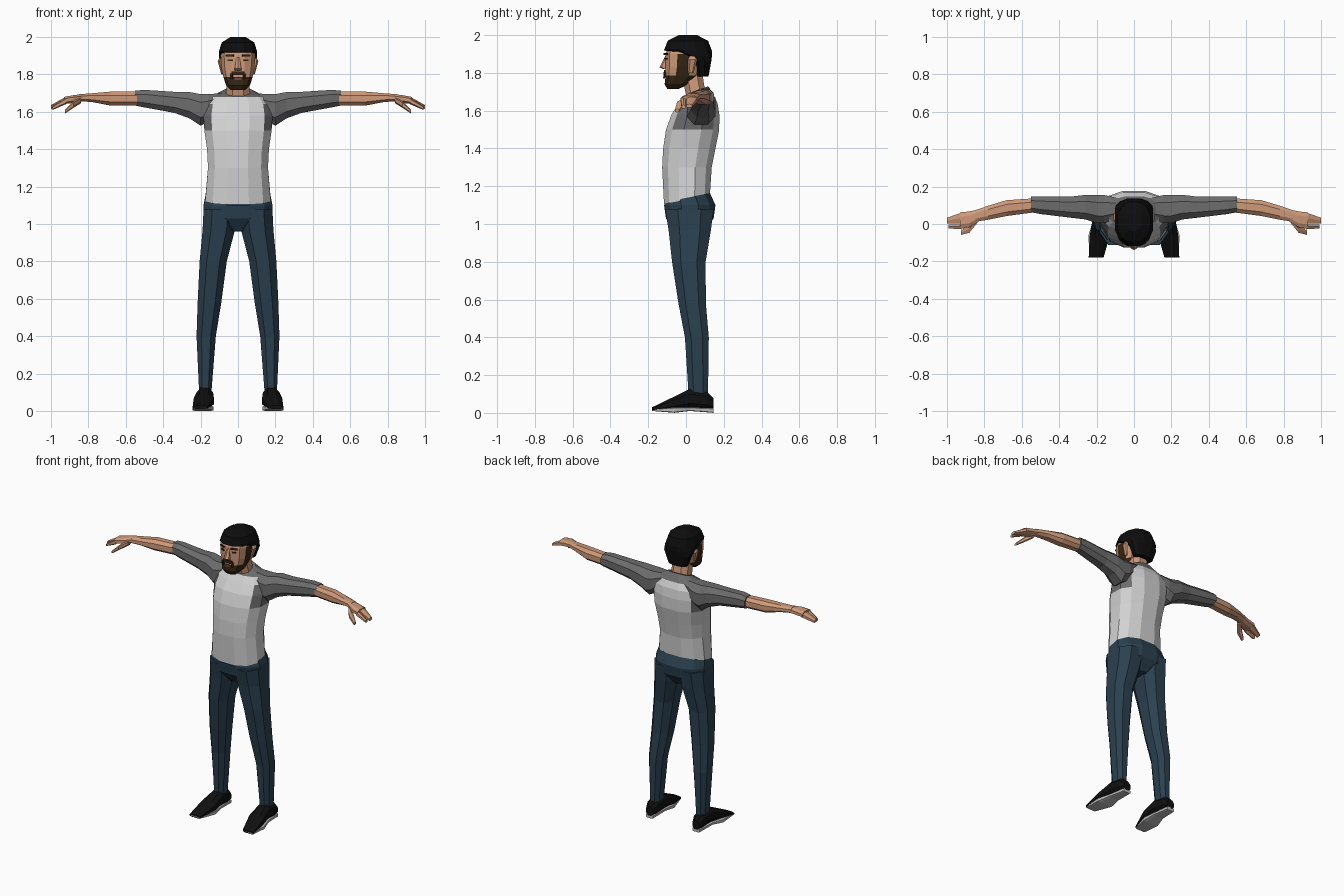
import bpy, bmesh, math
from mathutils import Matrix

cube = bpy.data.objects.get("Cube")
if cube:
    bpy.data.objects.remove(cube, do_unlink=True)


def material(name, red, green, blue):
    mat = bpy.data.materials.new(name)
    mat.use_nodes = True
    colour = (red, green, blue, 1)
    mat.diffuse_color = colour
    mat.node_tree.nodes["Principled BSDF"].inputs["Base Color"].default_value = colour
    return mat


def grey(name, value):
    return material(name, value, value, value)


SKIN = material("skin", .62, .32, .19)
LIPS = material("lips", .4, .17, .11)
BEARD = material("brown beard", .035, .018, .007)
DENIM = material("blue denim", .024, .052, .08)
HAIR = grey("black hair", .004)
SHOE = grey("black shoe", .005)
SHIRT = grey("light shirt", .65)
SLEEVE = grey("grey sleeve", .15)
SOLE = grey("pale sole", .5)

# Heights from which the parts are measured
WAIST, ARM, CHIN = 1.1, 1.6, 1.7
THIN = .009


def finish(name, bm, materials, rule=None):
    bmesh.ops.recalc_face_normals(bm, faces=bm.faces)
    if rule:
        for face in bm.faces:
            face.material_index = rule(face.calc_center_median())
    mesh = bpy.data.meshes.new(name)
    bm.to_mesh(mesh)
    bm.free()
    for mat in materials:
        mesh.materials.append(mat)
    obj = bpy.data.objects.new(name, mesh)
    bpy.context.collection.objects.link(obj)


def rounded(angle, power):
    """Point on a unit superellipse."""
    return [math.copysign(abs(v) ** (2 / power), v) for v in (math.cos(angle), math.sin(angle))]


def loft(name, axis, rings, *materials, sides=8, power=2.4, mirror=1, base=0, rule=None):
    """Skin rings of (position, a min, a max, b min, b max, tilt) along an axis."""
    bm = bmesh.new()
    loops = []
    for position, a_min, a_max, b_min, b_max, *tilt in rings:
        loop = []
        for k in range(sides):
            c, s = rounded(math.tau * (k + .5) / sides, power)
            a = (a_min + a_max + c * (a_max - a_min)) / 2
            b = (b_min + b_max + s * (b_max - b_min)) / 2
            p = position + s * sum(tilt)
            x, y, z = {"x": (p, a, b), "y": (a, p, b), "z": (a, b, p)}[axis]
            loop.append(bm.verts.new((x * mirror, y, z + base)))
        loops.append(loop)
    for low, high in zip(loops, loops[1:]):
        for k in range(sides):
            j = (k + 1) % sides
            bm.faces.new((low[k], low[j], high[j], high[k]))
    bm.faces.new(loops[0])
    bm.faces.new(loops[-1])
    finish(name, bm, materials, rule)


def body(name, rows, *materials, **options):
    """Symmetric upright part from rows of (height, half width, front, back, tilt)."""
    rings = [(z, -half, half, *rest) for z, half, *rest in rows]
    loft(name, "z", rings, *materials, **options)


def plate(name, centre, size, mat, turn=0):
    bm = bmesh.new()
    bmesh.ops.create_cube(bm, size=1)
    width, height = size
    place = (Matrix.Translation(centre) @ Matrix.Rotation(turn, 4, "Z")
             @ Matrix.Diagonal((width, THIN, height, 1)))
    bmesh.ops.transform(bm, matrix=place, verts=bm.verts)
    finish(name, bm, [mat])


# Shirt body with darker raglan shoulders
def raglan(centre):
    yoke = centre.z > CHIN - .02
    armhole = abs(centre.x) > .15 and centre.z > WAIST + .42
    return int(yoke or armhole)


body("shirt_body", [
    (.03, .18, -.12, .13, .025), (.2, .165, -.13, .14), (.3, .17, -.125, .16),
    (.4, .185, -.11, .18), (.48, .19, -.08, .18), (.54, .18, -.04, .17),
    (.58, .15, -.01, .15), (.61, .08, .01, .12, .02),
], SHIRT, SLEEVE, sides=12, base=WAIST, rule=raglan)

# Trouser hips joining the legs
body("trouser_hips", [
    (.04, .18, -.11, .13, .025), (0, .19, -.12, .16), (-.07, .19, -.11, .15),
    (-.14, .04, -.06, .1),
], DENIM, sides=12, base=WAIST)

body("neck", [(-.03, .07, 0, .11), (.1, .06, -.03, .09)], SKIN, base=CHIN)


# Head with bearded jaw and sideburns
def bearded(centre):
    jaw = centre.y < .03 and centre.z < CHIN + .08
    sideburn = abs(centre.x) > .06 and abs(centre.y) < .04 and centre.z < CHIN + .18
    return int(jaw or sideburn)


body("head", [
    (.015, .04, -.1, -.04), (.04, .065, -.115, .02), (.085, .08, -.11, .07),
    (.13, .09, -.11, .09), (.2, .095, -.11, .1), (.24, .09, -.1, .1),
], SKIN, BEARD, sides=12, power=2.8, base=CHIN, rule=bearded)

# Hair rises from the nape to the hairline
body("hair", [
    (.08, .07, .05, .12), (.16, .1, .03, .135), (.19, .105, -.03, .14),
    (.22, .105, -.12, .14), (.27, .09, -.1, .12), (.3, .04, -.04, .06),
], HAIR, sides=12, base=CHIN)

# Nose, moustache and mouth
body("nose", [(.12, .02, -.12, -.09), (.13, .02, -.14, -.09), (.19, .01, -.11, -.09)],
     SKIN, sides=6, base=CHIN)
plate("moustache", (0, -.112, CHIN + .105), (.07, .02), BEARD)
plate("mouth", (0, -.117, CHIN + .075), (.045, THIN), LIPS)

for mirror, word in ((1, "left_"), (-1, "right_")):
    def limb(name, axis, rings, mat, **options):
        loft(word + name, axis, rings, mat, mirror=mirror, **options)

    def feature(name, x, y, height, size):
        plate(word + name, (mirror * x, y, CHIN + height), size, BEARD, turn=mirror * .4)

    # Face details
    feature("eyebrow", .045, -.107, .2, (.045, THIN))
    feature("eye", .042, -.105, .175, (.025, THIN))
    feature("moustache_end", .035, -.112, .09, (.012, .03))
    limb("ear", "z", [(.1, .08, .09, .01, .04), (.17, .09, .11, .01, .06),
                      (.19, .09, .1, .02, .05)], SKIN, sides=6, base=CHIN)

    # Sleeve from the neck to just below the elbow
    limb("sleeve", "x", [
        (.08, .03, .14, .03, .1), (.16, 0, .16, -.06, .1), (.2, 0, .16, -.08, .1),
        (.26, .02, .16, -.04, .11), (.34, .03, .15, -.01, .11),
        (.5, .05, .15, .02, .12), (.55, .06, .15, .03, .115)], SLEEVE, base=ARM)

    # Forearm, hand, fingers and thumb
    limb("forearm", "x", [
        (.53, .06, .14, .03, .11), (.68, .04, .13, .03, .11),
        (.78, .02, .1, .05, .1), (.85, .01, .075, .055, .095)], SKIN, base=ARM)
    limb("palm", "x", [
        (.83, .01, .08, .055, .095), (.88, -.02, .07, .045, .09),
        (.93, -.03, .065, .04, .08)], SKIN, base=ARM)
    limb("fingers", "x", [(.92, 0, .065, .04, .08), (1, 0, .035, .015, .035)],
         SKIN, sides=6, base=ARM)
    limb("index_finger", "x", [(.92, -.03, 0, .04, .075), (.99, -.025, 0, .01, .03)],
         SKIN, sides=6, base=ARM)
    limb("thumb", "x", [
        (.84, 0, .04, .045, .08), (.88, -.05, 0, .02, .055),
        (.925, -.06, -.035, -.01, .01)], SKIN, sides=6, base=ARM)

    # Trouser leg
    limb("trouser_leg", "z", [
        (1.08, 0, .19, -.12, .155), (.97, .01, .195, -.1, .14),
        (.8, .055, .21, -.08, .11), (.58, .085, .22, -.045, .11),
        (.4, .115, .225, -.01, .125), (.1, .14, .21, .01, .12)], DENIM)

    # Shoe upper and sole
    limb("shoe", "y", [
        (.145, .15, .205, .015, .08), (.11, .135, .22, .015, .115),
        (.02, .13, .225, .02, .13), (-.06, .125, .24, .015, .09),
        (-.18, .16, .245, .01, .03)], SHOE)
    limb("sole", "y", [
        (.145, .15, .205, 0, .025), (.02, .14, .22, .01, .03),
        (-.06, .13, .245, 0, .03), (-.18, .165, .24, .01, .02)], SOLE, power=5)
